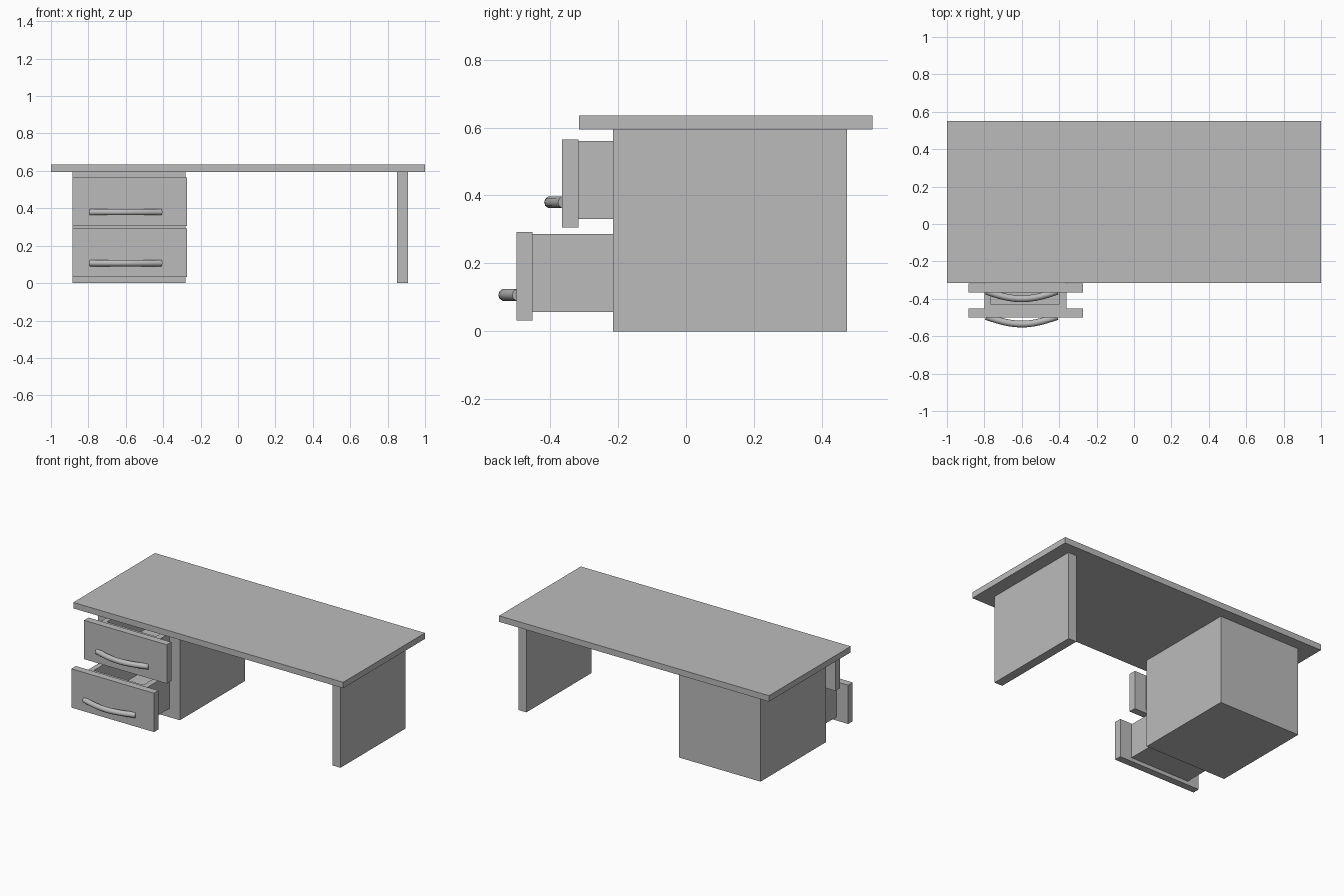
import bpy
import bmesh
import math
from mathutils import Vector

cube = bpy.data.objects.get("Cube")
if cube:
    bpy.data.objects.remove(cube, do_unlink=True)

grey = bpy.data.materials.new("plain grey")
grey.use_nodes = True
colour = (0.5, 0.5, 0.5, 1)
grey.diffuse_color = colour
grey.node_tree.nodes["Principled BSDF"].inputs["Base Color"].default_value = colour


def box(name, x, y, z):
    """Box from (min, max) pairs along each axis."""
    bm = bmesh.new()
    bmesh.ops.create_cube(bm, size=1)
    for v in bm.verts:
        v.co = Vector([r[0] if c < 0 else r[1] for c, r in zip(v.co, (x, y, z))])
    mesh = bpy.data.meshes.new(name)
    bm.to_mesh(mesh)
    bm.free()
    mesh.materials.append(grey)
    ob = bpy.data.objects.new(name, mesh)
    bpy.context.collection.objects.link(ob)
    return ob


def cut(target, x, y, z):
    """Hollow the target with a hidden box."""
    cutter = box(target.name + "_cutter", x, y, z)
    cutter.hide_render = True
    cutter.hide_set(True)
    mod = target.modifiers.new("hollow", 'BOOLEAN')
    mod.operation = 'DIFFERENCE'
    mod.solver = 'EXACT'
    mod.object = cutter


def handle(name, front, z):
    """Bowed round bar fixed to a drawer front."""
    curve = bpy.data.curves.new(name, 'CURVE')
    curve.dimensions = '3D'
    curve.bevel_depth = 0.018
    curve.bevel_resolution = 3
    curve.use_fill_caps = True
    spline = curve.splines.new('POLY')
    steps = 16
    spline.points.add(steps)
    for i, p in enumerate(spline.points):
        t = i / steps
        bow = 0.04 * math.sin(math.pi * t)
        p.co = (-0.79 + 0.38 * t, front + 0.005 - bow, z, 1)
    ob = bpy.data.objects.new(name, curve)
    bpy.context.collection.objects.link(ob)
    curve.materials.append(grey)
    bpy.ops.object.select_all(action='DESELECT')
    ob.select_set(True)
    bpy.context.view_layer.objects.active = ob
    bpy.ops.object.convert(target='MESH')
    bpy.ops.object.shade_smooth_by_angle(angle=math.radians(40))


# Desk top, side panel and cabinet
depth = (-0.215, 0.475)
box("desk_top", (-1, 1), (-0.315, 0.55), (0.595, 0.635))
box("side_panel", (0.85, 0.91), depth, (0, 0.595))
cabinet = box("cabinet", (-0.885, -0.28), depth, (0, 0.595))

# Open drawers, each in its own recess
for name, front, base in (("upper", -0.365, 0.305), ("lower", -0.5, 0.032)):
    back = front + 0.048
    cut(cabinet, (-0.802, -0.358), (-0.3, 0.43), (base + 0.023, base + 0.257))
    box(name + "_drawer_front", (-0.885, -0.272), (front, back), (base, base + 0.26))
    tray = box(name + "_drawer_tray", (-0.8, -0.36), (back, back + 0.6),
               (base + 0.025, base + 0.255))
    cut(tray, (-0.765, -0.4), (back + 0.022, back + 0.57), (base + 0.05, base + 0.4))
    handle(name + "_drawer_handle", front, base + 0.075)
